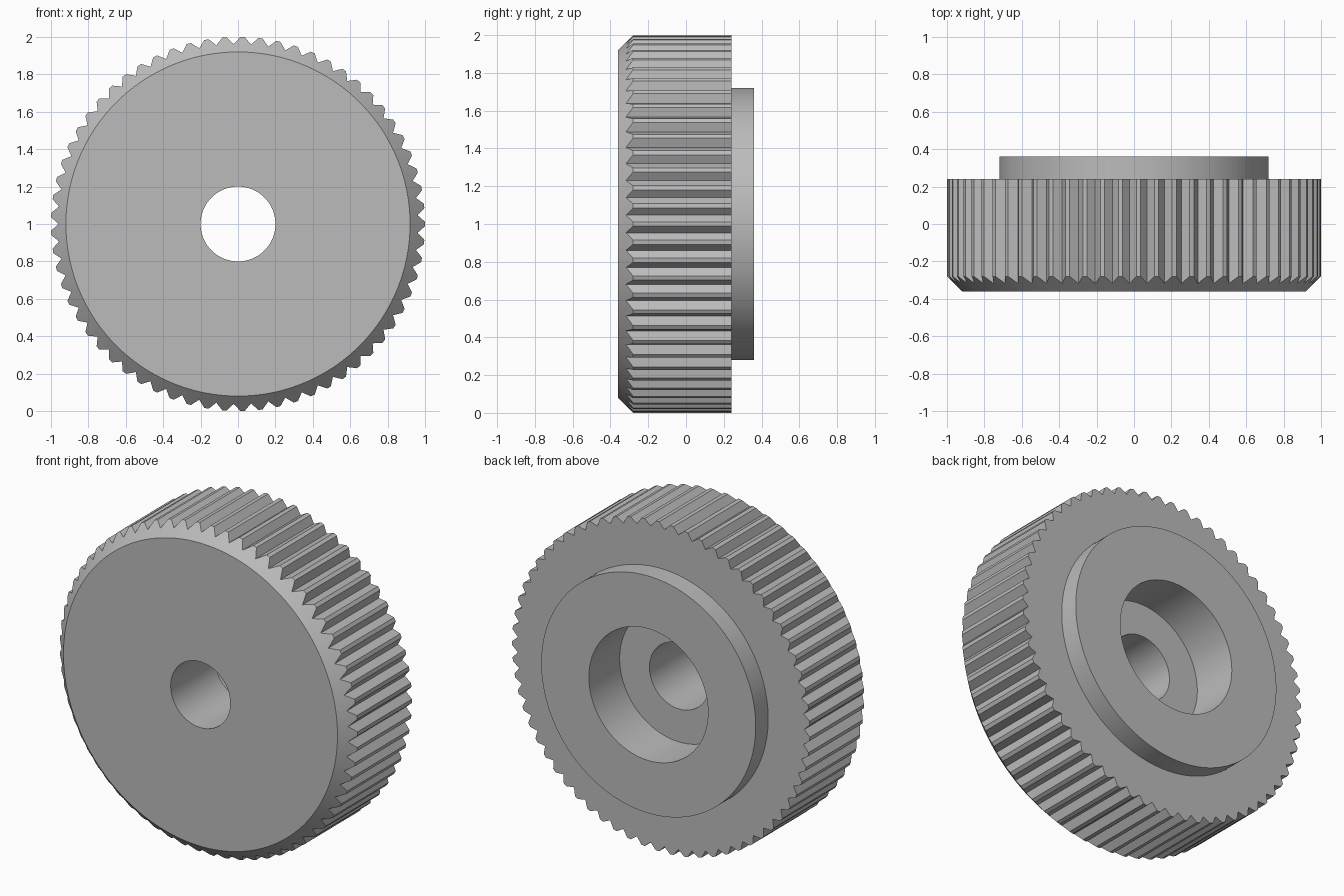
import bpy, bmesh, math

cube = bpy.data.objects.get("Cube")
if cube:
    bpy.data.objects.remove(cube, do_unlink=True)

# Material
grey = bpy.data.materials.new("plain grey")
grey.use_nodes = True
colour = (0.5, 0.5, 0.5, 1)
grey.diffuse_color = colour
grey.node_tree.nodes["Principled BSDF"].inputs["Base Color"].default_value = colour

TEETH = 65
TIP, ROOT, FACE = 1.0, 0.962, 0.92      # radii of tooth tip, tooth root, front face
FRONT, BACK, BOSS = -0.36, 0.24, 0.36   # positions along the axis
FLOOR = 0.065                           # bottom of the counterbore
pitch = 2 * math.pi / TEETH
half_tip = pitch * 0.12

# Each tooth: narrow flat tip, then a V groove
steps = []
for i in range(TEETH):
    a = i * pitch
    steps += [(a - half_tip, TIP), (a + half_tip, TIP), (a + pitch / 2, ROOT)]

bm = bmesh.new()


def ring(radius, y):
    """Ring of vertices; radius and y may depend on the tooth radius."""
    verts = []
    for a, tooth in steps:
        r = tooth if radius is None else radius
        depth = FRONT + (r - FACE) if y is None else y
        verts.append(bm.verts.new((r * math.cos(a), depth, 1 + r * math.sin(a))))
    return verts


# Closed section: front face, chamfer, teeth, boss, counterbore, bore
section = [(FACE, FRONT), (None, None), (None, BACK), (0.72, BACK), (0.72, BOSS),
           (0.4, BOSS), (0.4, FLOOR), (0.2, FLOOR), (0.2, FRONT)]
rings = [ring(r, y) for r, y in section]
n = len(steps)
for k, lower in enumerate(rings):
    upper = rings[(k + 1) % len(rings)]
    for i in range(n):
        j = (i + 1) % n
        bm.faces.new((lower[i], lower[j], upper[j], upper[i]))
bmesh.ops.recalc_face_normals(bm, faces=bm.faces)

mesh = bpy.data.meshes.new("knurled_wheel")
bm.to_mesh(mesh)
bm.free()
mesh.materials.append(grey)
wheel = bpy.data.objects.new("knurled_wheel", mesh)
bpy.context.collection.objects.link(wheel)

# Smooth round walls, sharp rims and teeth
bpy.ops.object.select_all(action="DESELECT")
wheel.select_set(True)
bpy.context.view_layer.objects.active = wheel
bpy.ops.object.shade_smooth_by_angle(angle=math.radians(25))
